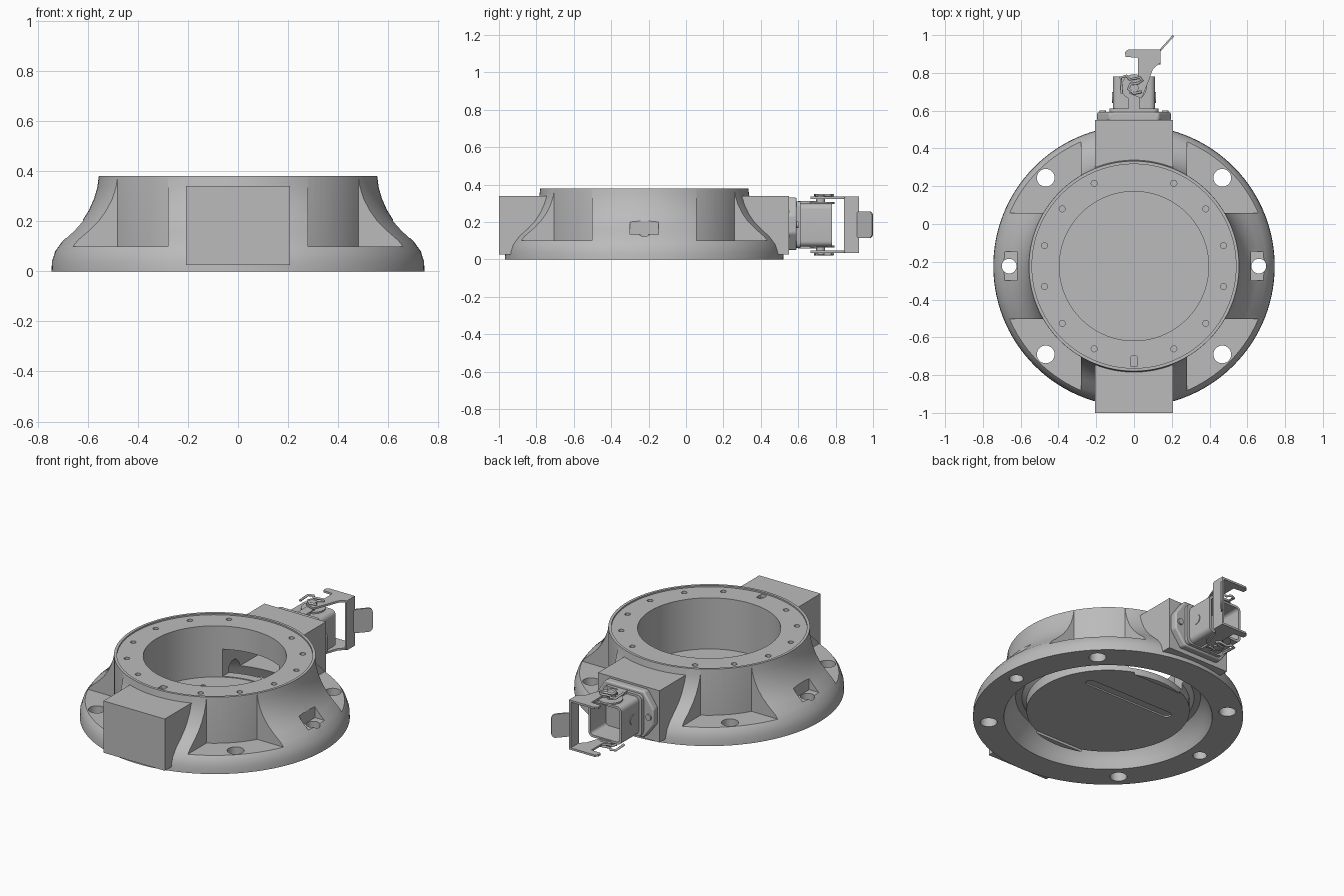
import bpy, bmesh, math
from mathutils import Vector

cube = bpy.data.objects.get("Cube")
if cube:
    bpy.data.objects.remove(cube, do_unlink=True)

CY = -0.223   # ring centre in y
MID = 0.185   # connector mid height

grey = bpy.data.materials.new("cast grey")
grey.use_nodes = True
grey.diffuse_color = (0.5, 0.5, 0.5, 1)
grey.node_tree.nodes["Principled BSDF"].inputs["Base Color"].default_value = (0.5, 0.5, 0.5, 1)


def finish(name, bm):
    bmesh.ops.recalc_face_normals(bm, faces=bm.faces)
    me = bpy.data.meshes.new(name)
    bm.to_mesh(me)
    bm.free()
    me.materials.append(grey)
    ob = bpy.data.objects.new(name, me)
    bpy.context.collection.objects.link(ob)
    return ob


def lathe(name, profile, steps=120):
    bm = bmesh.new()
    vs = [bm.verts.new((r, CY, z)) for r, z in profile]
    es = [bm.edges.new((vs[i - 1], vs[i])) for i in range(len(vs))]
    bmesh.ops.spin(bm, geom=vs + es, cent=(0, CY, 0), axis=(0, 0, 1),
                   angle=2 * math.pi, steps=steps)
    bmesh.ops.remove_doubles(bm, verts=bm.verts, dist=1e-4)
    bmesh.ops.dissolve_degenerate(bm, edges=bm.edges, dist=1e-5)
    return finish(name, bm)


def prisms(name, outlines, lo, hi, axis="z"):
    """Extrude 2D outlines along an axis, all in one object."""
    place = {"x": lambda u, v, w: (w, u, v),
             "y": lambda u, v, w: (u, w, v),
             "z": lambda u, v, w: (u, v, w)}[axis]
    bm = bmesh.new()
    for pts in outlines:
        a = [bm.verts.new(place(u, v, lo)) for u, v in pts]
        b = [bm.verts.new(place(u, v, hi)) for u, v in pts]
        bm.faces.new(a)
        bm.faces.new(b[::-1])
        for i in range(len(pts)):
            bm.faces.new((a[i - 1], a[i], b[i], b[i - 1]))
    return finish(name, bm)


def circle(u, v, r, n=32):
    return [(u + r * math.cos(2 * math.pi * i / n), v + r * math.sin(2 * math.pi * i / n))
            for i in range(n)]


def rect(u0, u1, v0, v1, r=0.0, n=6):
    if r == 0:
        return [(u0, v0), (u1, v0), (u1, v1), (u0, v1)]
    pts = []
    corners = [(u1 - r, v1 - r), (u0 + r, v1 - r), (u0 + r, v0 + r), (u1 - r, v0 + r)]
    for k, (u, v) in enumerate(corners):
        for i in range(n + 1):
            t = (k + i / n) * math.pi / 2
            pts.append((u + r * math.cos(t), v + r * math.sin(t)))
    return pts


def boolean(ob, tool, op="DIFFERENCE"):
    m = ob.modifiers.new("cut", "BOOLEAN")
    m.operation, m.solver, m.object = op, "EXACT", tool
    bpy.context.view_layer.objects.active = ob
    bpy.ops.object.modifier_apply(modifier=m.name)
    bpy.data.objects.remove(tool, do_unlink=True)


def bevel(ob, width, segments=2):
    m = ob.modifiers.new("bevel", "BEVEL")
    m.width, m.segments, m.limit_method = width, segments, "ANGLE"


# Flared ring with a thin floor and a shallow rim recess
body = lathe("flared_ring", [
    (0, 0.04), (0.45, 0.04), (0.5, 0), (0.745, 0), (0.743, 0.04), (0.73, 0.08),
    (0.70, 0.122), (0.655, 0.165), (0.62, 0.205), (0.595, 0.245), (0.575, 0.29),
    (0.562, 0.335), (0.556, 0.38), (0.54, 0.38), (0.54, 0.371), (0.395, 0.371),
    (0.395, 0.06), (0, 0.06)])

# Front and rear terminal boxes
for y0, y1 in ((-1.0, CY - 0.42), (CY + 0.42, 0.55)):
    boolean(body, prisms("box", [rect(-0.207, 0.207, y0, y1)], 0.025, 0.34), "UNION")

# Groove around the floor disc on the underside
boolean(body, lathe("groove", [(0.45, -0.05), (0.45, 0.10), (0.475, 0.125), (0.51, 0.125),
                               (0.54, 0.09), (0.56, 0.04), (0.575, 0), (0.575, -0.05)]))

# Four corner pockets
base = math.asin(0.28 / 0.557)
arc = [base + (math.pi / 2 - 2 * base) * i / 10 for i in range(11)]
pocket = [(0.557 * math.cos(t), 0.557 * math.sin(t)) for t in arc]
pocket += [(0.28, 0.9), (0.9, 0.9), (0.9, 0.28)]
boolean(body, prisms("pockets", [[(sx * x, CY + sy * y) for x, y in pocket]
                                 for sx in (1, -1) for sy in (1, -1)], 0.10, 0.5))

# Side windows with rounded upper corners
window = [p for p in rect(CY - 0.077, CY + 0.077, 0.05, 0.23, 0.025) if p[1] > 0.14]
window += [(CY - 0.077, 0.133), (CY + 0.077, 0.133)]
for lo, hi in ((0.62, 0.9), (-0.9, -0.62)):
    boolean(body, prisms("window", [window], lo, hi, "x"))

# Mounting holes
d = 0.661 * math.sqrt(0.5)
holes = [circle(sx * d, CY + sy * d, 0.047) for sx in (1, -1) for sy in (1, -1)]
holes += [circle(s * 0.661, CY, 0.039) for s in (1, -1)]
boolean(body, prisms("mounting_holes", holes, -0.1, 0.2))

# Rim screw holes, floor holes, key notch
rim = []
for i in range(14):
    t = 2 * math.pi * (i + 0.5) / 14
    if abs(math.cos(t)) > 0.1:
        rim.append(circle(0.486 * math.cos(t), CY + 0.486 * math.sin(t), 0.016, 16))
boolean(body, prisms("rim_holes", rim, 0.34, 0.5))
boolean(body, prisms("key_notch", [rect(-0.019, 0.019, -0.755, -0.70, 0.008)], 0.35, 0.5))
boolean(body, prisms("floor_holes", [circle(x, -0.03, 0.013, 16)
                                     for x in (-0.213, -0.095, 0.095, 0.21)], 0.054, 0.1))

# Underside slot and the cable passage to the rear box
boolean(body, prisms("slot", [rect(-0.3, 0.3, -0.075, -0.02, 0.027)], 0.0, 0.049))
boolean(body, prisms("passage", [rect(-0.19, 0.19, CY + 0.3, 0.5)], 0.065, 0.23))

# Connector flange, collar and screws
flange = [(0.195, 0.14), (0.195, 0.235), (0.13, 0.33), (-0.13, 0.33),
          (-0.195, 0.235), (-0.195, 0.14), (-0.13, 0.05), (0.13, 0.05)]
bevel(prisms("connector_flange", [flange], 0.545, 0.592, "y"), 0.008)
prisms("connector_collar", [rect(-0.13, 0.13, 0.06, 0.31, 0.03)], 0.59, 0.612, "y")
prisms("flange_screws", [circle(s * 0.165, MID, 0.018, 16) for s in (1, -1)], 0.59, 0.602, "y")

# Open connector hood
hood = prisms("connector_hood", [rect(-0.112, 0.112, 0.068, 0.298, 0.03)], 0.6, 0.78, "y")
boolean(hood, prisms("hood_hollow", [rect(-0.098, 0.098, 0.082, 0.284, 0.02)], 0.63, 0.9, "y"))
for lo, hi in ((0.11, 0.116), (-0.116, -0.11)):
    prisms("hood_side_disc", [circle(0.67, MID, 0.03)], lo, hi, "x")

# Latch: arms, pivots and spring clips above and below the hood
arm = [(-0.025, 0.69), (0.04, 0.665), (0.075, 0.75), (0.1, 0.82), (0.14, 0.855),
       (0.14, 0.925), (-0.03, 0.925), (-0.048, 0.91), (-0.045, 0.885), (0.02, 0.88),
       (0.02, 0.78), (-0.02, 0.75)]
clip = [(-0.065, 0.69), (-0.07, 0.775), (-0.04, 0.785), (-0.025, 0.765), (0.03, 0.775),
        (0.045, 0.76), (0.02, 0.745), (-0.02, 0.74), (-0.03, 0.715), (0, 0.69), (0.04, 0.7)]
for s, side in ((1, "upper"), (-1, "lower")):
    def span(a, b):
        return sorted((MID + s * a, MID + s * b))
    prisms(side + "_latch_arm", [arm], *span(0.139, 0.151))
    prisms(side + "_latch_seat", [circle(0, 0.725, 0.068)], *span(0.11, 0.122))
    prisms(side + "_latch_rib", [rect(-0.028, 0.028, 0.6, 0.7)], *span(0.11, 0.128))
    prisms(side + "_latch_pivot", [circle(0, 0.72, 0.024, 20)], *span(0.11, 0.16))
    cu = bpy.data.curves.new(side + "_spring_clip", "CURVE")
    cu.dimensions, cu.bevel_depth, cu.bevel_resolution = "3D", 0.007, 2
    cu.use_fill_caps = True
    sp = cu.splines.new("POLY")
    sp.points.add(len(clip) - 1)
    for p, (x, y) in zip(sp.points, clip):
        p.co = (x, y, MID + s * 0.158, 1)
    cu.materials.append(grey)
    bpy.context.collection.objects.link(bpy.data.objects.new(side + "_spring_clip", cu))

# Latch crossbar and angled finger tab
prisms("latch_crossbar", [rect(0.845, 0.925, MID - 0.151, MID + 0.151, 0.012)],
       0.128, 0.14, "x")
tab = prisms("latch_tab", [rect(0, 0.115, -0.072, 0.072, 0.025)], 0, 0.01, "x")
tab.rotation_euler.z = -math.radians(42)
tab.location = Vector((0.128, 0.915, MID))

# Smooth the curved faces and keep the edges crisp
for ob in bpy.context.collection.objects:
    if ob.type == "MESH" and grey.name in ob.data.materials:
        bpy.ops.object.select_all(action="DESELECT")
        ob.select_set(True)
        bpy.context.view_layer.objects.active = ob
        bpy.ops.object.shade_smooth_by_angle(angle=math.radians(30))
